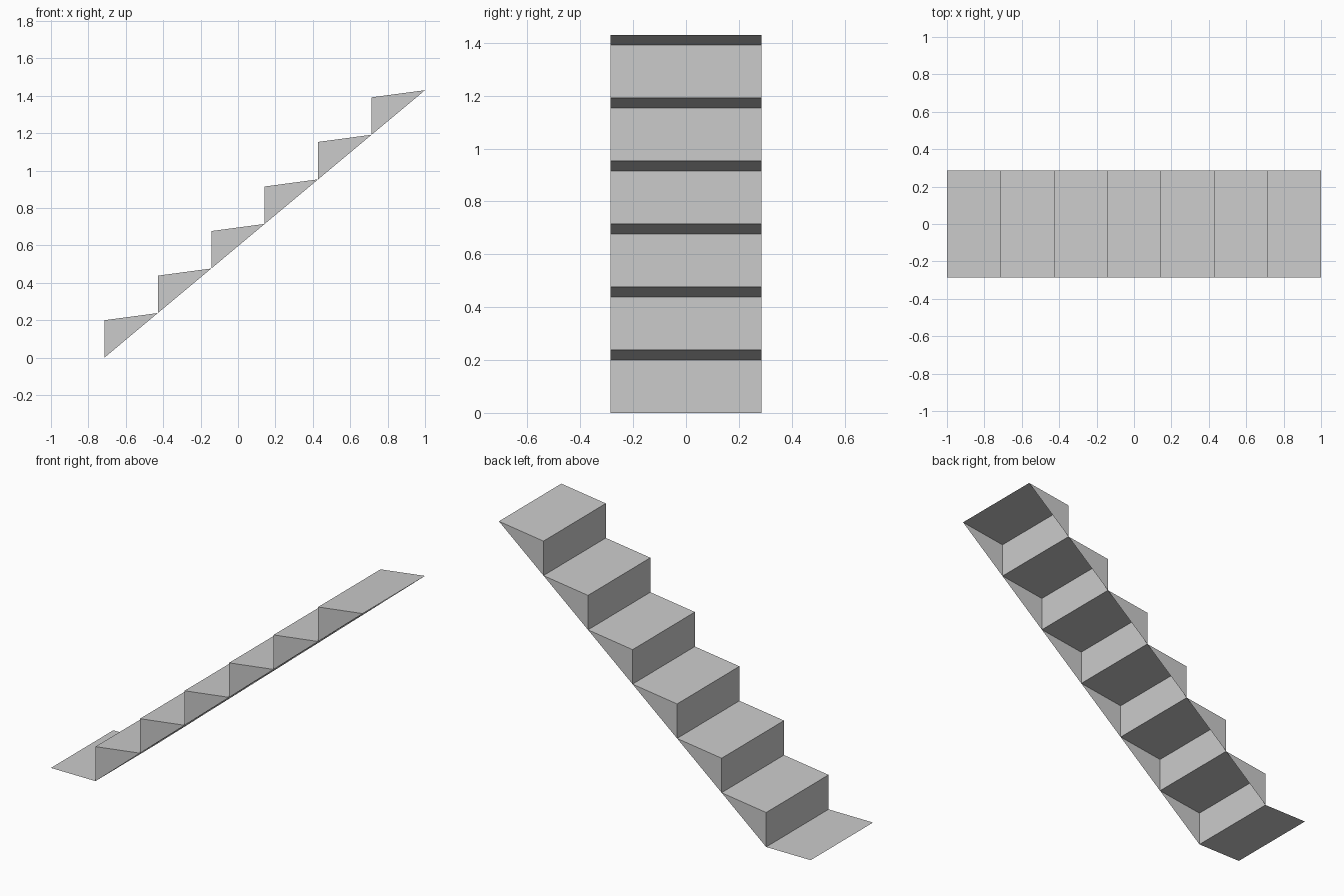
import bpy
import bmesh

cube = bpy.data.objects.get("Cube")
if cube:
    bpy.data.objects.remove(cube, do_unlink=True)

STEPS = 6
RUN = 2 / 7          # depth of one step
RISE = 1.43 / STEPS  # height gained per step
RISER = 0.2          # vertical face; the tread climbs the rest
HALF = RUN           # half the stair width

grey = bpy.data.materials.new("light_grey")
grey.use_nodes = True
colour = (0.6, 0.6, 0.6, 1)
grey.diffuse_color = colour
grey.node_tree.nodes["Principled BSDF"].inputs["Base Color"].default_value = colour


def sheet_object(name, polygons):
    """Make a flat-shaded open sheet from a list of corner loops."""
    bm = bmesh.new()
    for corners in polygons:
        bm.faces.new([bm.verts.new(c) for c in corners])
    bmesh.ops.remove_doubles(bm, verts=bm.verts, dist=0.0001)
    mesh = bpy.data.meshes.new(name)
    bm.to_mesh(mesh)
    bm.free()
    mesh.materials.append(grey)
    obj = bpy.data.objects.new(name, mesh)
    bpy.context.collection.objects.link(obj)
    return obj


def strip(a, b):
    """Quad spanning the stair width between two side-profile points."""
    return [(a[0], -HALF, a[1]), (b[0], -HALF, b[1]),
            (b[0], HALF, b[1]), (a[0], HALF, a[1])]


# Ground landing in front of the first riser
start = -1 + RUN
sheet_object("landing", [strip((-1, 0), (start, 0))])

# Each step: riser, sloping tread and a triangular panel at both ends, open below
for i in range(STEPS):
    x, z = start + i * RUN, i * RISE
    foot, nose, back = (x, z), (x, z + RISER), (x + RUN, z + RISE)
    front_end = [(p[0], -HALF, p[1]) for p in (foot, back, nose)]
    back_end = [(p[0], HALF, p[1]) for p in (foot, nose, back)]
    sheet_object(f"step_{i + 1}",
                 [strip(foot, nose)[::1], strip(nose, back), front_end, back_end])
